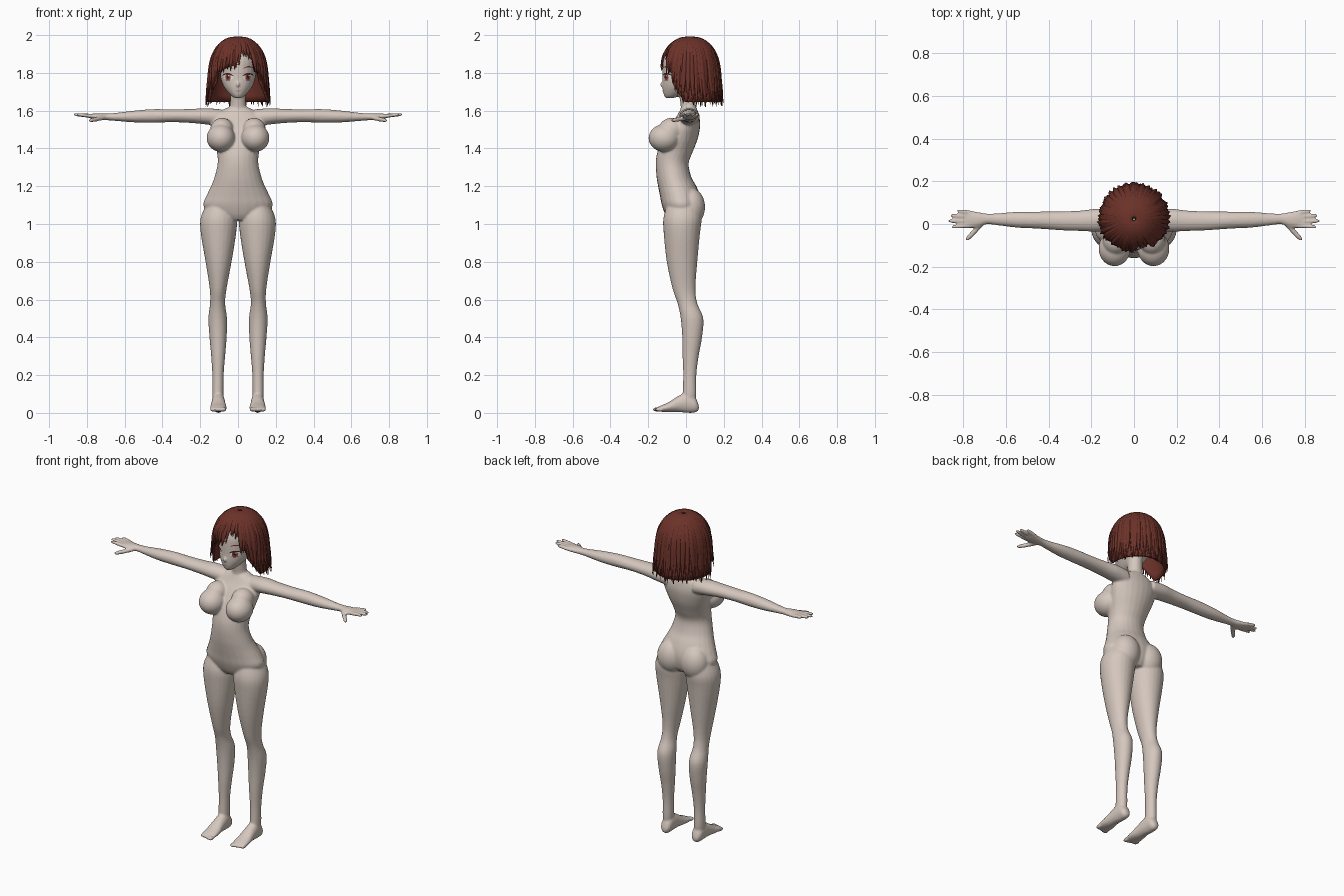
import bpy, bmesh, math, random
from mathutils import Vector, Matrix

random.seed(4)
cube = bpy.data.objects.get("Cube")
if cube:
    bpy.data.objects.remove(cube)


def material(name, r, g, b):
    m = bpy.data.materials.new(name)
    m.use_nodes = True
    m.diffuse_color = (r, g, b, 1)
    bsdf = m.node_tree.nodes["Principled BSDF"]
    bsdf.inputs["Base Color"].default_value = (r, g, b, 1)
    bsdf.inputs["Roughness"].default_value = 0.8
    return m


SKIN = material("skin", 0.66, 0.57, 0.51)
HAIR = material("auburn hair", 0.15, 0.032, 0.022)
WHITE = material("eye white", 0.8, 0.76, 0.74)
IRIS = material("red brown iris", 0.25, 0.05, 0.04)
DARK = material("dark lash", 0.05, 0.012, 0.01)
LIP = material("lip", 0.42, 0.2, 0.17)


def finish(name, bm, mat):
    bmesh.ops.recalc_face_normals(bm, faces=bm.faces)
    for f in bm.faces:
        f.smooth = True
    me = bpy.data.meshes.new(name)
    bm.to_mesh(me)
    bm.free()
    me.materials.append(mat)
    ob = bpy.data.objects.new(name, me)
    bpy.context.collection.objects.link(ob)
    return ob


def refine(rows, n=4):
    """Smooth a list of section rows with a Catmull-Rom spline."""
    out = []
    for i in range(len(rows) - 1):
        p0, p1 = rows[max(i - 1, 0)], rows[i]
        p2, p3 = rows[i + 1], rows[min(i + 2, len(rows) - 1)]
        for k in range(n):
            t = k / n
            out.append([b + t / 2 * (c - a + t * (2 * a - 5 * b + 4 * c - d + t * (3 * b - a - 3 * c + d)))
                        for a, b, c, d in zip(p0, p1, p2, p3)])
    return out + [list(rows[-1])]


def loft(bm, rings, n=24):
    """Closed tube through elliptical rings given as (centre, half axis, half axis)."""
    loops = []
    for c, a, b in rings:
        angles = [math.tau * i / n for i in range(n)]
        loops.append([bm.verts.new(Vector(c) + Vector(a) * math.cos(t) + Vector(b) * math.sin(t)) for t in angles])
    for p, q in zip(loops, loops[1:]):
        for i in range(n):
            j = (i + 1) % n
            bm.faces.new((p[i], p[j], q[j], q[i]))
    bm.faces.new(loops[0])
    bm.faces.new(loops[-1])


def upright(bm, rows, side=1):
    """Rows are z, x min, x max, y front, y back."""
    loft(bm, [((side * (l + r) / 2, (f + b) / 2, z), ((r - l) / 2, 0, 0), (0, (b - f) / 2, 0))
              for z, l, r, f, b in refine(rows)])


def centred(bm, rows):
    upright(bm, [(z, -w, w, f, b) for z, w, f, b in rows])


def ball(bm, centre, radii):
    bmesh.ops.create_uvsphere(bm, u_segments=28, v_segments=18, radius=1,
                              matrix=Matrix.Translation(centre) @ Matrix.Diagonal((*radii, 1)))


def finger(bm, start, end, r):
    s, e = Vector(start), Vector(end)
    d = (e - s).normalized()
    a = d.cross(Vector((0, 0, 1))).normalized()
    b = d.cross(a)
    loft(bm, [(s.lerp(e, t), a * r * k, b * r * k)
              for t, k in ((0, 1), (0.5, 1), (0.8, 0.9), (0.95, 0.7), (1, 0.3))], 10)


# Body: overlapping forms fused into one smooth skin
bm = bmesh.new()
centred(bm, [(1.02, 0.07, -0.09, 0.05), (1.05, 0.15, -0.11, 0.07), (1.1, 0.184, -0.128, 0.08),
             (1.15, 0.167, -0.138, 0.075), (1.2, 0.143, -0.148, 0.055), (1.25, 0.124, -0.156, 0.028),
             (1.32, 0.108, -0.16, 0.014), (1.38, 0.112, -0.152, 0.035), (1.45, 0.13, -0.125, 0.062),
             (1.52, 0.145, -0.085, 0.075), (1.57, 0.135, -0.05, 0.07), (1.605, 0.08, -0.03, 0.06),
             (1.62, 0.045, -0.02, 0.05)])
centred(bm, [(1.56, 0.06, -0.03, 0.06), (1.62, 0.044, -0.028, 0.053), (1.68, 0.041, -0.035, 0.05),
             (1.76, 0.042, -0.04, 0.055)])
# Head with pointed chin
centred(bm, [(1.666, 0.015, -0.106, -0.07), (1.678, 0.034, -0.115, -0.03), (1.7, 0.056, -0.122, 0.02),
             (1.73, 0.077, -0.125, 0.06), (1.77, 0.092, -0.124, 0.1), (1.82, 0.1, -0.124, 0.13),
             (1.87, 0.104, -0.12, 0.14), (1.92, 0.09, -0.098, 0.125), (1.96, 0.055, -0.045, 0.08),
             (1.972, 0.02, -0.01, 0.04)])
ball(bm, (0, -0.122, 1.738), (0.009, 0.017, 0.014))

leg = [(1.1, 0.03, 0.17, -0.1, 0.07), (1.03, 0.006, 0.198, -0.12, 0.083), (0.95, 0.01, 0.197, -0.118, 0.074),
       (0.8, 0.034, 0.172, -0.102, 0.06), (0.66, 0.06, 0.15, -0.072, 0.05), (0.58, 0.068, 0.148, -0.045, 0.06),
       (0.5, 0.058, 0.157, -0.028, 0.092), (0.4, 0.06, 0.151, -0.02, 0.085), (0.3, 0.068, 0.142, -0.018, 0.067),
       (0.2, 0.076, 0.136, -0.015, 0.055), (0.1, 0.077, 0.136, -0.018, 0.055), (0.05, 0.08, 0.13, -0.02, 0.05)]
# Arm rows: x, z, half height, y, half depth
arm = [(0.09, 1.562, 0.045, 0.02, 0.05), (0.17, 1.57, 0.043, 0.018, 0.054), (0.25, 1.572, 0.037, 0.015, 0.048),
       (0.35, 1.573, 0.034, 0.015, 0.044), (0.45, 1.572, 0.036, 0.018, 0.04), (0.55, 1.569, 0.031, 0.02, 0.037),
       (0.64, 1.567, 0.022, 0.022, 0.028), (0.69, 1.567, 0.018, 0.024, 0.025), (0.73, 1.568, 0.018, 0.02, 0.036),
       (0.77, 1.57, 0.014, 0.022, 0.041), (0.795, 1.572, 0.009, 0.024, 0.036)]
# Foot rows: y, half width, z low, z high
foot = [(0.068, 0.014, 0.015, 0.04), (0.05, 0.03, 0.002, 0.08), (0.01, 0.034, 0, 0.11), (-0.04, 0.037, 0.004, 0.09),
        (-0.09, 0.043, 0.004, 0.058), (-0.13, 0.044, 0.006, 0.04), (-0.15, 0.038, 0.008, 0.03)]
for s in (1, -1):
    upright(bm, leg, s)
    loft(bm, [((s * x, y, z), (0, d, 0), (0, 0, h)) for x, z, h, y, d in refine(arm)])
    loft(bm, [((s * 0.104, y, (a + b) / 2), (w, 0, 0), (0, 0, (b - a) / 2)) for y, w, a, b in refine(foot)])
    for i in range(5):
        ball(bm, (s * (0.073 + 0.0165 * i), -0.155 + 0.004 * i, 0.018), (0.011 - 0.0008 * i, 0.022, 0.012))
    for y0, x1, y1 in ((0.052, 0.83, 0.062), (0.033, 0.862, 0.04), (0.012, 0.872, 0.014), (-0.008, 0.856, -0.014)):
        finger(bm, (s * 0.76, y0, 1.57), (s * x1, y1, 1.58), 0.0105)
    finger(bm, (s * 0.715, 0, 1.562), (s * 0.787, -0.077, 1.547), 0.0125)
    # Chest and seat volumes
    ball(bm, (s * 0.091, -0.115, 1.455), (0.075, 0.083, 0.073))
    ball(bm, (s * 0.085, -0.075, 1.5), (0.062, 0.07, 0.062))
    ball(bm, (s * 0.08, 0.025, 1.09), (0.083, 0.076, 0.1))
body = finish("body", bm, SKIN)
remesh = body.modifiers.new("fuse", 'REMESH')
remesh.mode = 'VOXEL'
remesh.voxel_size = 0.0058
remesh.use_smooth_shade = True
soften = body.modifiers.new("soften", 'SMOOTH')
soften.factor = 0.5
soften.iterations = 6


# Face details: thin plates laid onto the face
def plate(name, mat, x, z, w, h, lift, bow=0, tilt=0):
    bm = bmesh.new()
    nu, nv = 14, 4
    grid = []
    for i in range(nu + 1):
        u = -math.cos(math.pi * (0.03 + 0.94 * i / nu))
        c = math.sqrt(1 - u * u)
        grid.append([bm.verts.new((x + w * u, -0.3, z + tilt * u + bow * c * c + h * c * (2 * j / nv - 1)))
                     for j in range(nv + 1)])
    for p, q in zip(grid, grid[1:]):
        for j in range(nv):
            bm.faces.new((p[j], q[j], q[j + 1], p[j + 1]))
    ob = finish(name, bm, mat)
    wrap = ob.modifiers.new("lay", 'SHRINKWRAP')
    wrap.target = body
    wrap.wrap_method = 'PROJECT'
    wrap.wrap_mode = 'ABOVE_SURFACE'
    wrap.use_project_y = True
    wrap.offset = lift


for s, side in ((1, "left"), (-1, "right")):
    x = s * 0.051
    plate(side + "_eye_white", WHITE, x, 1.777, 0.025, 0.018, 0.0015)
    plate(side + "_iris", IRIS, x, 1.778, 0.0135, 0.018, 0.0025)
    plate(side + "_pupil", DARK, x, 1.779, 0.006, 0.009, 0.0035)
    plate(side + "_glint", WHITE, x + 0.005, 1.786, 0.0035, 0.004, 0.0045)
    plate(side + "_upper_lash", DARK, x, 1.784, 0.029, 0.004, 0.004, 0.012, s * 0.002)
    plate(side + "_lower_lash", DARK, x, 1.766, 0.018, 0.001, 0.003, -0.006)
    plate(side + "_brow", HAIR, x + s * 0.004, 1.824, 0.026, 0.003, 0.003, 0.009)
plate("mouth", LIP, 0, 1.706, 0.015, 0.0018, 0.002, -0.002)

# Hair: cap shell with overlapping tapered locks
profile = refine([(0, 1.99), (0.05, 1.982), (0.1, 1.945), (0.132, 1.89), (0.146, 1.83),
                  (0.152, 1.77), (0.161, 1.7), (0.168, 1.61)])


def radius(z):
    for (r0, z0), (r1, z1) in zip(profile, profile[1:]):
        if z >= z1:
            return r0 + (r1 - r0) * (z0 - z) / (z0 - z1)
    return profile[-1][0]


def hem(deg):
    """Height of the hair's lower edge; zero degrees is the front."""
    d = abs(deg)
    if d > 78:
        return 1.632
    if d > 48:
        return 1.75 - 0.11 * (d - 48) / 30
    if d > 36:
        return 1.79
    if deg > 6:
        return 1.9 - 0.002 * abs(deg - 14)
    return 1.808 + 0.0006 * (deg + 36)


def hair_point(deg, z, scale):
    a, r = math.radians(deg), radius(z) * scale
    return Vector((r * math.sin(a), 0.022 - 1.03 * r * math.cos(a), z))


STEPS = 16


def heights(low):
    return [1.989 - (1.989 - low) * (k / STEPS) ** 1.6 for k in range(STEPS + 1)]


bm = bmesh.new()
cols = [[bm.verts.new(hair_point(d, z, 0.98)) for z in heights(hem(d) + 0.015)] for d in range(-180, 180, 4)]
for i, p in enumerate(cols):
    q = cols[(i + 1) % len(cols)]
    for k in range(STEPS):
        bm.faces.new((p[k], q[k], q[k + 1], p[k + 1]))
cap = finish("hair_cap", bm, HAIR)
thick = cap.modifiers.new("thickness", 'SOLIDIFY')
thick.thickness = 0.012
thick.offset = -1

bm = bmesh.new()
LOCKS = 84
for i in range(LOCKS):
    deg = -180 + 360 * (i + 0.5) / LOCKS
    low = hem(deg) + random.uniform(-0.014, 0.014)
    sway, puff = random.uniform(-4, 4), random.uniform(0.99, 1.05)
    rings = []
    for k, z in enumerate(heights(low)):
        t = k / STEPS
        d = deg + sway * t * t
        a = math.radians(d)
        taper = min(1, 0.08 + (1 - t) * 3.2)
        w = (0.004 + 0.07 * radius(z)) * taper
        out = Vector((math.sin(a), -math.cos(a), 0))
        flow = Vector((math.cos(a), math.sin(a), 0))
        rings.append((hair_point(d, z, 1 + (puff - 1) * t), flow * w, (out * 0.008 + Vector((0, 0, 0.003))) * taper))
    loft(bm, rings, 8)
finish("hair_locks", bm, HAIR)
